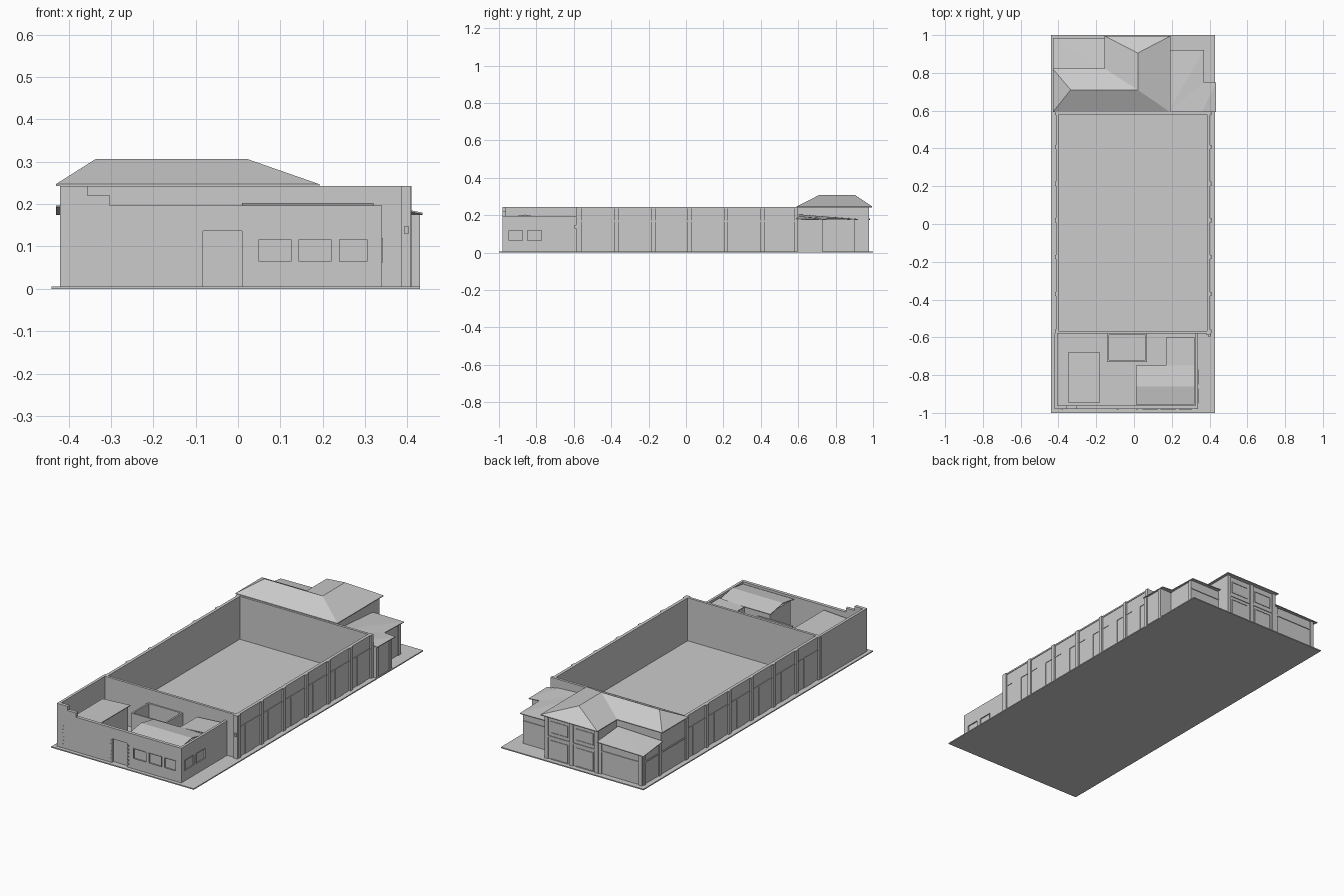
import bpy, bmesh
from mathutils import Vector

G = 0.006          # top of the ground slab
TOP = 0.243        # main wall height
LOW = 0.178        # low eave height


def mesh(name, verts, faces):
    me = bpy.data.meshes.new(name)
    me.from_pydata(verts, [], faces)
    bm = bmesh.new()
    bm.from_mesh(me)
    bmesh.ops.recalc_face_normals(bm, faces=bm.faces)
    bm.to_mesh(me)
    bm.free()
    ob = bpy.data.objects.new(name, me)
    bpy.context.collection.objects.link(ob)
    return ob


def prism(name, pts, a, b, axis='z'):
    """Extrude a 2D outline along z (xy outline) or y (xz outline)."""
    n = len(pts)
    put = (lambda p, t: (p[0], p[1], t)) if axis == 'z' else (lambda p, t: (p[0], t, p[1]))
    verts = [put(p, a) for p in pts] + [put(p, b) for p in pts]
    faces = [list(range(n)), list(range(n, 2 * n))]
    faces += [[i, (i + 1) % n, n + (i + 1) % n, n + i] for i in range(n)]
    return mesh(name, verts, faces)


def box(name, x0, x1, y0, y1, z0, z1):
    return prism(name, [(x0, y0), (x1, y0), (x1, y1), (x0, y1)], z0, z1)


def roof(name, verts, faces, t=0.004):
    """Thin roof shell: sloped faces thickened downwards."""
    n = len(verts)
    count = {}
    for f in faces:
        for a, b in zip(f, f[1:] + f[:1]):
            k = (min(a, b), max(a, b))
            count[k] = count.get(k, 0) + 1
    low = [(x, y, z - t) for x, y, z in verts]
    allf = faces + [[i + n for i in f] for f in faces]
    allf += [[a, b, b + n, a + n] for (a, b), c in count.items() if c == 1]
    return mesh(name, list(verts) + low, allf)


def room(name, x0, x1, y0, y1, z1, t):
    """Four thin walls, open on top."""
    box(name + "_wall_front", x0, x1, y0, y0 + t, G, z1)
    box(name + "_wall_back", x0, x1, y1 - t, y1, G, z1)
    box(name + "_wall_left", x0, x0 + t, y0 + t, y1 - t, G, z1)
    box(name + "_wall_right", x1 - t, x1, y0 + t, y1 - t, G, z1)


def cut(target, *dims):
    c = box("cutter", *dims)
    c.hide_render = True
    c.hide_set(True)
    c.display_type = 'WIRE'
    m = target.modifiers.new("opening", 'BOOLEAN')
    m.operation = 'DIFFERENCE'
    m.solver = 'EXACT'
    m.object = c


def frame(name, u0, u1, z0, z1, plane, d, axis):
    """Raised window frame on a wall facing y or x."""
    w = 0.003
    for i, (a, b, c, e) in enumerate([(u0, u1, z0, z0 + w), (u0, u1, z1 - w, z1),
                                      (u0, u0 + w, z0, z1), (u1 - w, u1, z0, z1)]):
        p, q = sorted((plane, plane + d))
        if axis == 'y':
            box(f"{name}_{i}", a, b, p, q, c, e)
        else:
            box(f"{name}_{i}", p, q, a, b, c, e)


# ground slab
box("ground_slab", -0.44, 0.43, -1, 1, 0, G)

# main open hall with pilasters and bay panels
room("hall", -0.41, 0.40, -0.58, 0.595, TOP, 0.014)
bays = [-0.57, -0.37, -0.175, 0.02, 0.213, 0.408, 0.588]
for side, xw in ((-1, -0.41), (1, 0.40)):
    def strip(name, d, y0, y1, z0, z1):
        xa, xb = sorted((xw, xw + side * d))
        box(name, xa, xb, y0, y1, z0, z1)
    for y in bays:
        strip("hall_pilaster", 0.009, y - 0.011, y + 0.011, G, TOP)
    for y0, y1 in zip(bays, bays[1:]):
        strip("bay_lintel", 0.003, y0 + 0.011, y1 - 0.011, 0.165, 0.171)
        strip("bay_panel", 0.003, y0 + 0.06, (y0 + y1) / 2 + 0.03, G, 0.165)
    strip("hall_coping", 0.003, -0.58, 0.595, TOP - 0.008, TOP)
box("corner_pier", 0.385, 0.408, -0.588, -0.58, G, TOP)
for x in (-0.414, 0.398):
    box("wall_lamp", x - 0.006, x + 0.006, -0.596, -0.58, 0.13, 0.147)

# front wing: stepped front wall with door and windows
fw = prism("front_wall", [(-0.42, G), (0.34, G), (0.34, 0.197), (-0.302, 0.197),
                          (-0.302, 0.22), (-0.355, 0.22), (-0.355, TOP), (-0.42, TOP)],
           -0.98, -0.962, 'y')
cut(fw, -0.083, 0.01, -1.0, -0.967, G - 0.002, 0.137)
for x0, x1 in ((0.046, 0.128), (0.141, 0.222), (0.237, 0.308)):
    cut(fw, x0, x1, -1.0, -0.97, 0.062, 0.12)
    frame("front_window_frame", x0, x1, 0.062, 0.12, -0.98, -0.002, 'y')
for x in (-0.38, -0.088, 0.015):
    for k in range(6):
        box("wall_block", x - 0.005, x + 0.005, -0.982, -0.98, 0.02 + k * 0.02, 0.03 + k * 0.02)
box("front_left_wall", -0.42, -0.405, -0.962, -0.58, G, TOP)
rw = box("front_right_wall", 0.326, 0.34, -0.962, -0.58, G, 0.197)
for y0, y1 in ((-0.95, -0.87), (-0.85, -0.77)):
    cut(rw, 0.333, 0.36, y0, y1, 0.062, 0.12)
    frame("side_window_frame", y0, y1, 0.062, 0.12, 0.34, 0.002, 'x')

# front wing: inner roofs and rooms
room("gable_room", 0.02, 0.315, -0.94, -0.76, 0.182, 0.008)
roof("gable_roof", [(0.01, -0.955, 0.188), (0.32, -0.955, 0.188), (0.32, -0.86, 0.203),
                    (0.01, -0.86, 0.203), (0.32, -0.75, 0.182), (0.01, -0.75, 0.182)],
     [[0, 1, 2, 3], [3, 2, 4, 5]])
roof("side_roof", [(0.17, -0.75, 0.180), (0.32, -0.75, 0.190),
                   (0.32, -0.60, 0.190), (0.17, -0.60, 0.180)], [[0, 1, 2, 3]])
box("side_room_wall", 0.175, 0.183, -0.76, -0.60, G, 0.176)
roof("left_roof", [(-0.35, -0.945, 0.172), (-0.18, -0.945, 0.182),
                   (-0.18, -0.68, 0.182), (-0.35, -0.68, 0.172)], [[0, 1, 2, 3]])
box("left_room_wall", -0.195, -0.187, -0.94, -0.69, G, 0.177)
room("light_well", -0.142, 0.07, -0.73, -0.578, 0.168, 0.009)

# rear building: two-storey L-shaped body
prism("rear_body", [(-0.412, 0.595), (0.178, 0.595), (0.178, 0.972), (-0.143, 0.972),
                    (-0.143, 0.808), (-0.412, 0.808)], G, TOP)
roof("rear_main_roof",
     [(-0.43, 0.592, 0.247), (0.192, 0.592, 0.247), (0.192, 0.995, 0.247),
      (-0.155, 0.995, 0.247), (-0.155, 0.822, 0.247), (-0.43, 0.822, 0.247),
      (-0.335, 0.71, 0.307), (0.02, 0.71, 0.307), (0.02, 0.905, 0.307)],
     [[0, 1, 7, 6], [1, 2, 8, 7], [2, 3, 8], [3, 4, 7, 8], [4, 5, 6, 7], [5, 0, 6]])
prism("main_soffit", [(-0.43, 0.592), (0.192, 0.592), (0.192, 0.995), (-0.155, 0.995),
                      (-0.155, 0.822), (-0.43, 0.822)], 0.2425, 0.2445)

# rear building: low corner wings
box("low_left_body", -0.412, -0.143, 0.80, 0.968, G, 0.176)
roof("low_left_roof", [(-0.43, 0.815, 0.197), (-0.155, 0.815, 0.207), (-0.145, 0.985, 0.182),
                       (-0.43, 0.985, LOW)], [[0, 1, 3], [1, 2, 3]])
prism("low_right_body", [(0.17, 0.595), (0.425, 0.595), (0.425, 0.73), (0.36, 0.73),
                         (0.36, 0.90), (0.17, 0.90)], G, 0.176)
roof("low_right_roof",
     [(0.18, 0.592, 0.205), (0.36, 0.592, 0.195), (0.435, 0.592, 0.18), (0.435, 0.75, LOW),
      (0.37, 0.75, 0.183), (0.37, 0.92, LOW), (0.18, 0.92, 0.18)],
     [[0, 1, 4], [1, 2, 3], [1, 3, 4], [0, 4, 5], [0, 5, 6]])

# rear building: pilasters, belt courses and window panels
for x in (-0.138, 0.015, 0.168):
    box("rear_pilaster", x - 0.01, x + 0.01, 0.972, 0.979, G, TOP)
for x in (-0.402, -0.155):
    box("low_left_pilaster", x - 0.01, x + 0.01, 0.968, 0.974, G, 0.176)
for y in (0.82, 0.955):
    box("left_pilaster", -0.418, -0.412, y - 0.01, y + 0.01, G, 0.176)
for y, x in ((0.605, 0.425), (0.72, 0.425), (0.89, 0.36)):
    box("right_pilaster", x, x + 0.005, y - 0.01, y + 0.01, G, 0.176)
box("rear_belt", -0.143, 0.178, 0.972, 0.976, 0.125, 0.133)
box("low_left_belt", -0.412, -0.143, 0.968, 0.972, 0.125, 0.133)
box("left_belt", -0.416, -0.412, 0.60, 0.968, 0.125, 0.133)
box("low_right_belt", 0.178, 0.36, 0.90, 0.904, 0.125, 0.133)
for x0, x1 in ((-0.115, -0.01), (0.04, 0.145)):
    frame("rear_window_frame", x0, x1, 0.15, 0.215, 0.972, 0.003, 'y')
    frame("rear_door_frame", x0, x1, G, 0.11, 0.972, 0.003, 'y')
